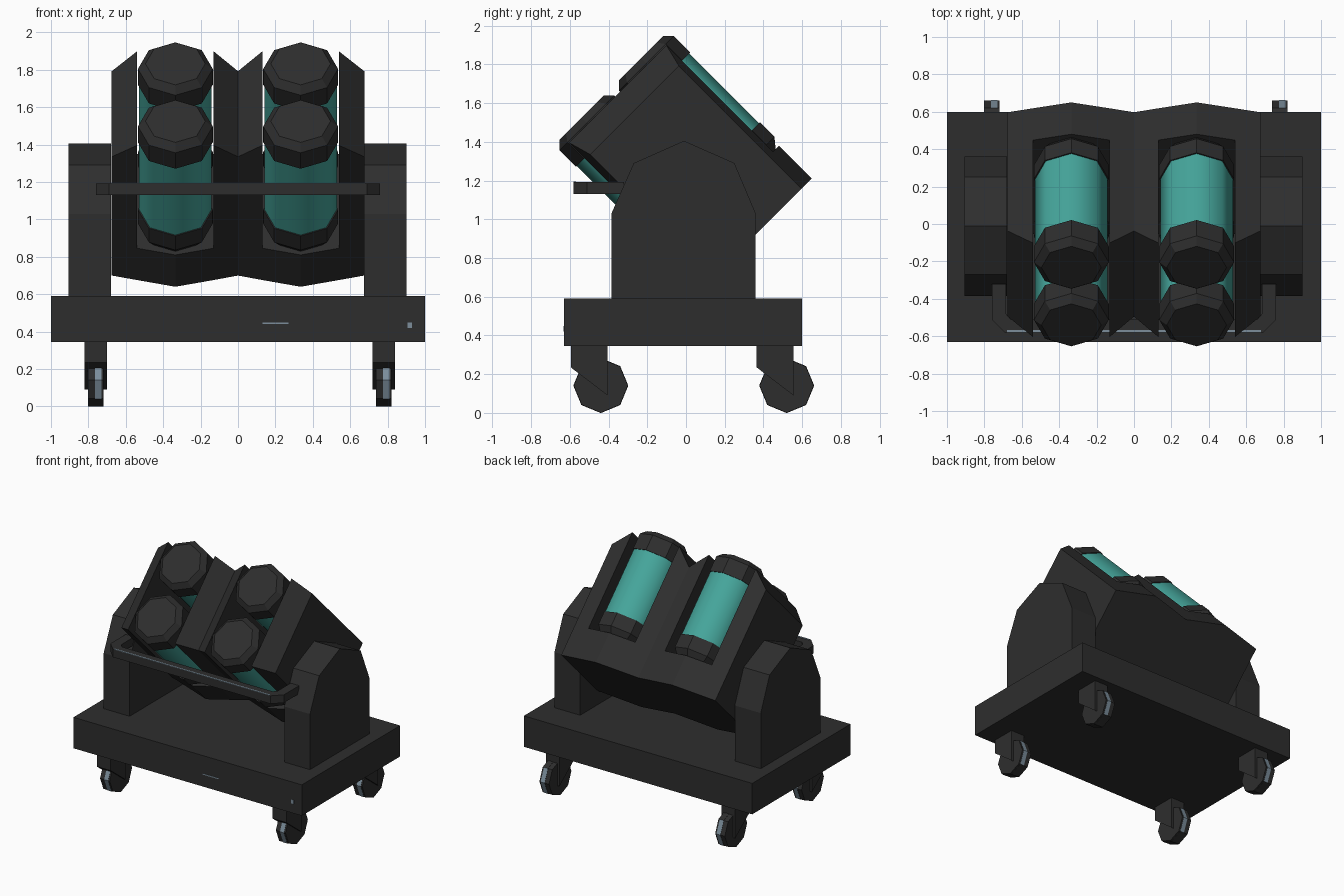
import bpy, bmesh, math

if "Cube" in bpy.data.objects:
    bpy.data.objects.remove(bpy.data.objects["Cube"])


def material(name, rgb):
    m = bpy.data.materials.new(name)
    m.diffuse_color = (*rgb, 1)
    m.use_nodes = True
    m.node_tree.nodes["Principled BSDF"].inputs["Base Color"].default_value = m.diffuse_color
    return m


DARK = material("charcoal", (0.027, 0.027, 0.027))
TEAL = material("teal", (0.06, 0.38, 0.33))
GREY = material("worn steel", (0.20, 0.27, 0.33))


def loft(name, rings, mat, smooth=False):
    """Skin a list of closed rings and cap both ends."""
    bm = bmesh.new()
    vs = [[bm.verts.new(p) for p in r] for r in rings]
    n = len(vs[0])
    for a, b in zip(vs, vs[1:]):
        for j in range(n):
            k = (j + 1) % n
            bm.faces.new((a[j], a[k], b[k], b[j]))
    bm.faces.new(vs[0][::-1])
    bm.faces.new(vs[-1])
    bmesh.ops.recalc_face_normals(bm, faces=bm.faces)
    me = bpy.data.meshes.new(name)
    bm.to_mesh(me)
    bm.free()
    me.materials.append(mat)
    if smooth:
        for f in me.polygons:
            f.use_smooth = len(f.vertices) == 4
    ob = bpy.data.objects.new(name, me)
    bpy.context.collection.objects.link(ob)
    return ob


def prism_x(name, pts, x0, x1, mat=DARK):
    """Extrude a (y, z) profile along x."""
    return loft(name, [[(x, y, z) for y, z in pts] for x in (x0, x1)], mat)


def box(name, x, y, z, mat=DARK):
    return prism_x(name, [(y[0], z[0]), (y[1], z[0]), (y[1], z[1]), (y[0], z[1])], *x, mat)


def tilt(x, s, d):
    """Tilted frame: d runs along the tubes (up and forward), s across them."""
    return (x, (s - d) / 2, (s + d) / 2)


# base platform with small worn marks
box("base", (-1, 1), (-0.63, 0.60), (0.345, 0.59))
box("base_scratch", (0.13, 0.27), (-0.632, -0.63), (0.44, 0.448), GREY)
box("base_chip", (0.905, 0.93), (-0.632, -0.63), (0.42, 0.45), GREY)

# casters
for cx in (-0.76, 0.78):
    for cy in (-0.44, 0.52):
        prism_x("caster_fork", [(cy - 0.155, 0.345), (cy + 0.035, 0.345), (cy + 0.035, 0.09),
                                (cy - 0.155, 0.235)], cx - 0.06, cx + 0.06)

        def octagon(r):
            return [(cy + r * math.cos(i * math.pi / 4), 0.141 + r * math.sin(i * math.pi / 4))
                    for i in range(8)]
        prism_x("caster_wheel", octagon(0.14), cx - 0.042, cx + 0.042)
        # worn stripe on the tread, only on the front and rear facets
        stripe = prism_x("wheel_stripe", octagon(0.142), cx - 0.005, cx + 0.03, GREY)
        stripe.data.materials.append(DARK)
        for f in stripe.data.polygons:
            f.material_index = 0 if abs(f.normal.y) > 0.8 else 1

# side towers
tower = [(-0.385, 0.59), (0.36, 0.59), (0.36, 1.03), (0.25, 1.29), (-0.01, 1.405),
         (-0.27, 1.29), (-0.385, 1.03)]
prism_x("left_tower", tower, -0.907, -0.68)
prism_x("right_tower", tower, 0.675, 0.90)

# guard rail bent around the front
half = [(0.76, -0.32), (0.76, -0.51), (0.69, -0.58)]
inner = [(0.66, -0.51), (0.685, -0.48), (0.685, -0.32)]
outline = half + [(-x, y) for x, y in half[::-1]] + [(-x, y) for x, y in inner[::-1]] + inner
loft("guard_rail", [[(x, y, z) for x, y in outline] for z in (1.13, 1.193)], DARK)
box("rail_edge_wear", (-0.68, 0.68), (-0.58, -0.568), (1.192, 1.196), GREY)

# tilted cradle: stations are (x, ridge height 0..1, front end); repeated x makes slot walls
right = [(0, 0, 1.83), (0.13, 0.4, 2.0), (0.13, 0.4, 0.90), (0.335, 1, 0.90),
         (0.54, 0.4, 0.90), (0.54, 0.4, 2.0), (0.675, 0, 1.83)]
stations = [(-x, h, f) for x, h, f in right[:0:-1]] + right
rings = []
for x, h, front in stations:
    lo, hi = 0.84 - 0.12 * h, 1.755 + 0.105 * h
    rings.append([tilt(x, lo, 0.56), tilt(x, hi, 0.56), tilt(x, hi, front), tilt(x, lo, front)])
loft("cradle", rings, DARK)


# four capped tubes in the two slots
def tube_ring(cx, s, d, r):
    return [tilt(cx + r * math.cos(i * math.pi / 4),
                 s + r * math.sqrt(2) * math.sin(i * math.pi / 4), d) for i in range(8)]


def tube(name, cx, s, profile, mat, smooth=False):
    loft(name, [tube_ring(cx, s, d, r) for d, r in profile], mat, smooth)


for cx in (-0.335, 0.335):
    for s in (0.985, 1.60):
        tube("tube_body", cx, s, [(1.08, 0.193), (1.88, 0.193)], TEAL, True)
        tube("tube_front_cap", cx, s, [(1.84, 0.2), (2.01, 0.2), (2.065, 0.16)], DARK)
        tube("tube_rear_cap", cx, s, [(0.90, 0.16), (0.97, 0.2), (1.12, 0.2)], DARK)
